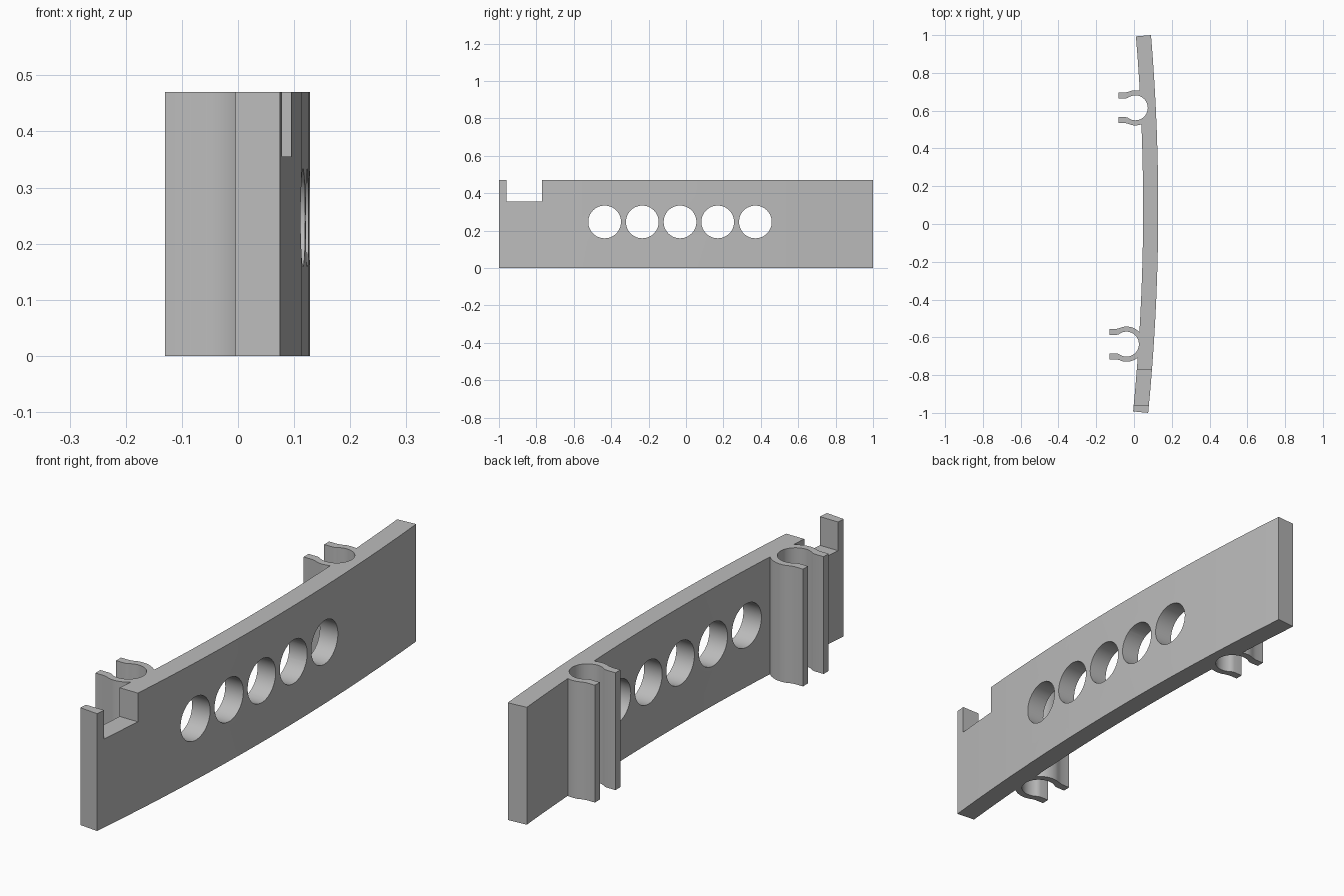
import bpy, bmesh, math

if "Cube" in bpy.data.objects:
    bpy.data.objects.remove(bpy.data.objects["Cube"])

H = 0.47          # height of the bar
T = 0.08          # thickness of the bar

grey = bpy.data.materials.new("light_grey")
grey.diffuse_color = (0.5, 0.5, 0.5, 1)
grey.use_nodes = True
grey.node_tree.nodes["Principled BSDF"].inputs["Base Color"].default_value = grey.diffuse_color


def prism(name, outline, z0=0.0, z1=H):
    """Extrude a closed xy outline from z0 to z1."""
    bm = bmesh.new()
    face = bm.faces.new([bm.verts.new((x, y, z0)) for x, y in outline])
    ext = bmesh.ops.extrude_face_region(bm, geom=[face])
    verts = [v for v in ext["geom"] if isinstance(v, bmesh.types.BMVert)]
    bmesh.ops.translate(bm, verts=verts, vec=(0, 0, z1 - z0))
    bmesh.ops.recalc_face_normals(bm, faces=bm.faces)
    mesh = bpy.data.meshes.new(name)
    bm.to_mesh(mesh)
    bm.free()
    mesh.materials.append(grey)
    ob = bpy.data.objects.new(name, mesh)
    bpy.context.collection.objects.link(ob)
    return ob


def arc(cx, cy, r, a0, a1, n):
    return [(cx + r * math.cos(math.radians(a0 + (a1 - a0) * i / n)),
             cy + r * math.sin(math.radians(a0 + (a1 - a0) * i / n))) for i in range(n + 1)]


def boolean(target, tool, operation):
    mod = target.modifiers.new(tool.name, "BOOLEAN")
    mod.operation, mod.solver, mod.object = operation, "EXACT", tool
    bpy.context.view_layer.objects.active = target
    bpy.ops.object.modifier_apply(modifier=mod.name)
    bpy.data.objects.remove(tool)


# Gently bowed bar: outer curve, then the same curve offset inward
outer, inner = [], []
for i in range(17):
    y = -1 + i / 8
    x = 0.128 - 0.0455 * y * y + 0.0075 * y
    slope = -0.091 * y + 0.0075
    k = T / math.hypot(1, slope)
    outer.append((x, y))
    inner.append((x - k, y + k * slope))
bar = prism("bowed_bar", outer + inner[::-1])

# Spring clips: C-shaped ring with two straight lips, opening towards -x
R_IN, R_OUT = 0.066, 0.093
lip = [(-0.052, 0.0495), (-0.09, 0.0495), (-0.09, 0.081), (-0.052, 0.081), (-0.034, 0.0855)]
clip_outline = (arc(0, 0, R_IN, -128, 128, 40) + lip
                + arc(0, 0, R_OUT, 103, -103, 36) + [(x, -y) for x, y in lip[::-1]])
for n, (cx, cy) in enumerate([(0.007, 0.615), (-0.04, -0.636)]):
    boolean(bar, prism(f"bore_{n}", arc(cx, cy, R_IN, 0, 351, 39), -0.1, H + 0.1), "DIFFERENCE")
    clip = prism(f"clip_{n}", [(cx + x, cy + y) for x, y in clip_outline])
    boolean(bar, clip, "UNION")

# Notch in the top edge near the front end
boolean(bar, prism("notch", [(-0.1, -0.96), (0.2, -0.96), (0.2, -0.77), (-0.1, -0.77)],
                   0.355, H + 0.1), "DIFFERENCE")

# Row of five round holes through the bar
for i in range(5):
    hole = prism(f"hole_{i}", arc(0, 0, 0.0875, 0, 352.5, 47), -0.2, 0.3)
    hole.rotation_euler = (0, math.pi / 2, 0)
    hole.location = (0.0, -0.435 + 0.2015 * i, 0.246)
    bpy.context.view_layer.update()
    boolean(bar, hole, "DIFFERENCE")

bpy.ops.object.select_all(action="DESELECT")
bar.select_set(True)
bpy.context.view_layer.objects.active = bar
bpy.ops.object.shade_smooth_by_angle(angle=math.radians(30))
